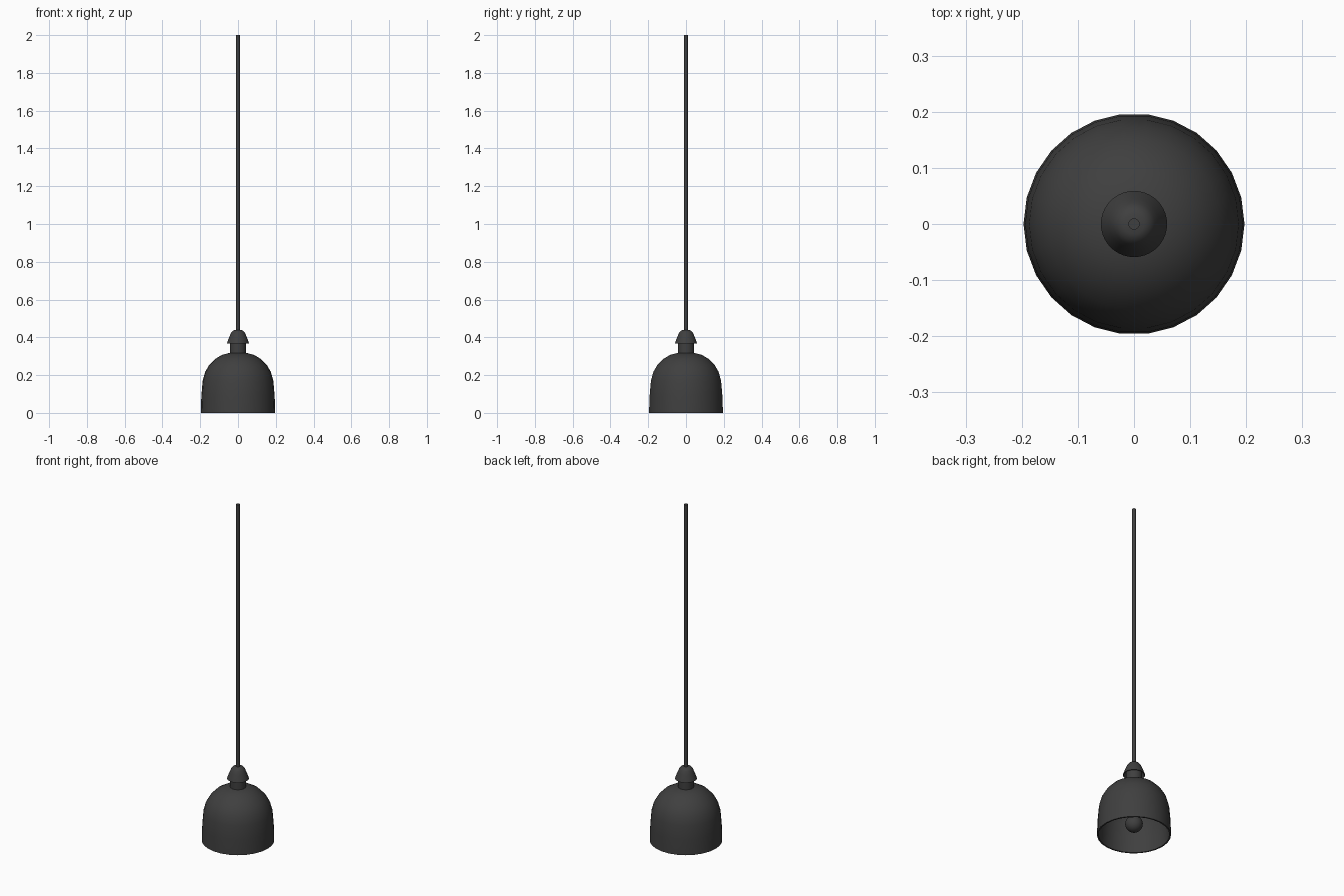
import bpy
import bmesh
from math import cos, sin, pi, radians

cube = bpy.data.objects.get("Cube")
if cube:
    bpy.data.objects.remove(cube)

black = bpy.data.materials.new("matte_black")
black.use_nodes = True
black.diffuse_color = (0.05, 0.05, 0.05, 1)
bsdf = black.node_tree.nodes["Principled BSDF"]
bsdf.inputs["Base Color"].default_value = black.diffuse_color
bsdf.inputs["Roughness"].default_value = 0.6


def lathe(name, profile, sides):
    """Turn a (radius, height) profile around z; zero radius makes a pole."""
    bm = bmesh.new()
    rings = []
    for r, z in profile:
        count = sides if r > 0 else 1
        rings.append([bm.verts.new((r * cos(2 * pi * i / sides),
                                    r * sin(2 * pi * i / sides), z))
                      for i in range(count)])
    for a, b in zip(rings, rings[1:]):
        for i in range(sides):
            j = (i + 1) % sides
            corners = [a[i % len(a)], a[j % len(a)], b[j % len(b)], b[i % len(b)]]
            bm.faces.new(list(dict.fromkeys(corners)))
    bmesh.ops.recalc_face_normals(bm, faces=bm.faces)
    mesh = bpy.data.meshes.new(name)
    bm.to_mesh(mesh)
    bm.free()
    mesh.materials.append(black)
    obj = bpy.data.objects.new(name, mesh)
    bpy.context.collection.objects.link(obj)
    bpy.ops.object.select_all(action='DESELECT')
    obj.select_set(True)
    bpy.context.view_layer.objects.active = obj
    bpy.ops.object.shade_smooth_by_angle(angle=radians(40))


def shell(outer, wall):
    """Hollow dome profile: from the top pole down outside, then up inside."""
    base = outer[0][1]
    inner = [(r - wall, max(z - wall, base)) for r, z in outer]
    return [(0, outer[-1][1])] + outer[::-1] + inner + [(0, inner[-1][1])]


# Bell-shaped shade, open below
shade = [(0.197, 0), (0.194, 0.09), (0.187, 0.17), (0.174, 0.217), (0.153, 0.253),
         (0.122, 0.285), (0.085, 0.307), (0.043, 0.318)]
lathe("shade", shell(shade, 0.008), 26)

# Neck between shade and cap
lathe("neck", [(0, 0.30), (0.043, 0.30), (0.043, 0.385), (0, 0.385)], 32)

# Hollow flared cap
cap = [(0.059, 0.367), (0.053, 0.384), (0.045, 0.405), (0.037, 0.424),
       (0.029, 0.434), (0.018, 0.439)]
lathe("cap", shell(cap, 0.004), 40)

# Hanging cord
lathe("cord", [(0, 0.43), (0.01, 0.43), (0.01, 2), (0, 2)], 16)

# Bulb and its socket inside the shade
globe = [(0.047 * sin(pi * k / 12), 0.067 - 0.047 * cos(pi * k / 12))
         for k in range(1, 10)]
lathe("bulb", [(0, 0.02)] + globe + [(0.026, 0.14), (0.026, 0.2), (0, 0.2)], 24)
lathe("socket", [(0, 0.17), (0.034, 0.17), (0.034, 0.312), (0, 0.312)], 24)
